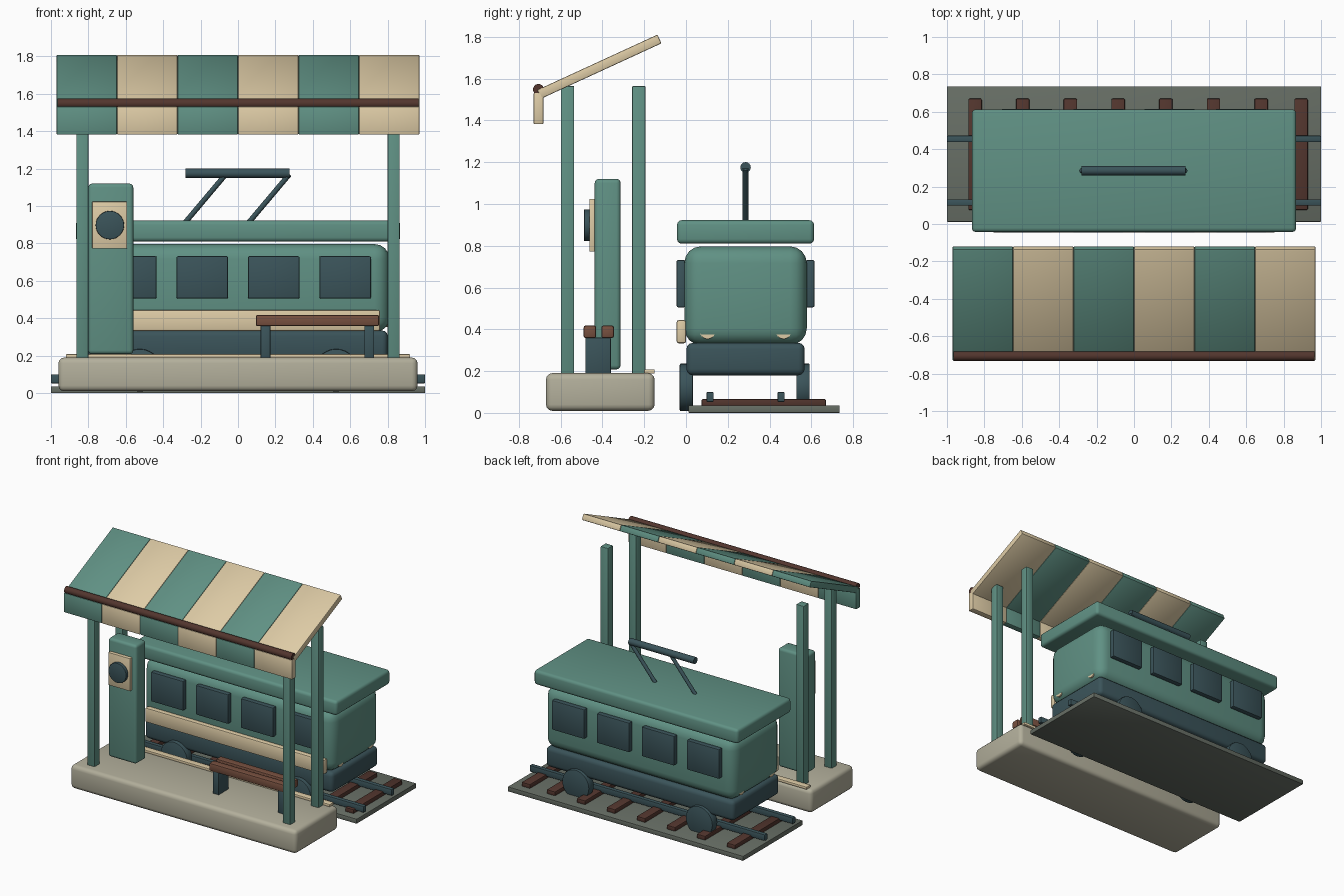
import bpy, bmesh, math
from mathutils import Matrix, Vector

old = bpy.data.objects.get("Cube")
if old:
    bpy.data.objects.remove(old, do_unlink=True)


def material(name, rgb):
    m = bpy.data.materials.new(name)
    m.use_nodes = True
    col = (*rgb, 1)
    m.diffuse_color = col
    m.node_tree.nodes["Principled BSDF"].inputs["Base Color"].default_value = col
    return m


teal = material("teal paint", (0.117, 0.283, 0.231))
cream = material("cream paint", (0.73, 0.60, 0.38))
dark = material("dark blue steel", (0.043, 0.088, 0.102))
stone = material("platform stone", (0.45, 0.43, 0.33))
gravel = material("track gravel", (0.135, 0.156, 0.13))
wood = material("bench wood", (0.185, 0.08, 0.05))
brown = material("dark brown wood", (0.085, 0.036, 0.027))


def finish(bm, name, mat, bevel=0.0, segments=2):
    """Bevel the sharp edges, shade by angle and link the object."""
    if bevel:
        edges = [e for e in bm.edges if e.calc_face_angle(0) > math.radians(50)]
        bmesh.ops.bevel(bm, geom=edges, offset=bevel, segments=segments,
                        profile=0.5, affect='EDGES', clamp_overlap=True)
    bmesh.ops.recalc_face_normals(bm, faces=bm.faces)
    me = bpy.data.meshes.new(name)
    bm.to_mesh(me)
    bm.free()
    me.materials.append(mat)
    me.shade_smooth()
    me.set_sharp_from_angle(angle=math.radians(35))
    ob = bpy.data.objects.new(name, me)
    bpy.context.collection.objects.link(ob)
    return ob


def box(name, mat, xs, ys, zs, bevel=0.006, segments=2):
    """Box from its (min, max) range on each axis."""
    bm = bmesh.new()
    size = [r[1] - r[0] for r in (xs, ys, zs)]
    mid = [(r[0] + r[1]) / 2 for r in (xs, ys, zs)]
    bmesh.ops.create_cube(bm, size=1, matrix=Matrix.Translation(mid) @ Matrix.Diagonal((*size, 1)))
    return finish(bm, name, mat, bevel, segments)


def rod(name, mat, start, end, radius, sides=24, bevel=0.0):
    """Cylinder between two points."""
    a, b = Vector(start), Vector(end)
    bm = bmesh.new()
    turn = (b - a).to_track_quat('Z', 'Y').to_matrix().to_4x4()
    bmesh.ops.create_cone(bm, cap_ends=True, segments=sides, radius1=radius, radius2=radius,
                          depth=(b - a).length, matrix=Matrix.Translation((a + b) / 2) @ turn)
    return finish(bm, name, mat, bevel)


def around(c, half):
    return (c - half, c + half)


# Platform with a thin edge strip
box("platform", stone, (-0.96, 0.96), (-0.67, -0.15), (0.01, 0.19), 0.03, 3)
box("platform_edge_strip", cream, (-0.92, 0.92), (-0.2, -0.15), (0.188, 0.208), 0.004)

# Track bed, sleepers and rails
box("track_bed", gravel, (-1, 1), (0.012, 0.735), (0, 0.036), 0.003)
for i in range(8):
    x = min(-0.85 + 0.255 * i, 0.893)
    box(f"sleeper_{i + 1}", brown, around(x, 0.036), (0.075, 0.67), (0.03, 0.066))
for side, y in (("front", 0.115), ("back", 0.455)):
    box(f"{side}_rail", dark, (-1, 1), around(y, 0.017), (0.052, 0.1), 0.005)

# Tram wheels, chassis, body and roof
MID = 0.285
for side, y in (("front", 0.002), ("back", 0.56)):
    for end, x in (("right", -0.525), ("left", 0.525)):
        rod(f"{side}_{end}_wheel", dark, (x, y - 0.032, 0.122), (x, y + 0.032, 0.122), 0.114, 28, 0.006)
box("chassis", dark, (-0.8, 0.8), around(MID, 0.283), (0.18, 0.335), 0.03, 3)
box("tram_body", teal, (-0.81, 0.81), around(MID, 0.293), (0.325, 0.797), 0.08, 4)
box("tram_roof", teal, (-0.867, 0.867), around(MID, 0.328), (0.81, 0.922), 0.022, 3)
box("side_stripe", cream, (-0.76, 0.76), (-0.045, 0.0), (0.333, 0.444), 0.01)

# Side windows
for i in range(4):
    x = -0.573 + 0.382 * i
    for side, y in (("front", -0.024), ("back", 0.594)):
        box(f"{side}_window_{i + 1}", dark, around(x, 0.138), around(y, 0.021), (0.505, 0.732), 0.008)

# Headlights, mostly sunk into the rounded ends
for end, s in (("right", -1), ("left", 1)):
    for j, y in enumerate((0.103, 0.467)):
        rod(f"{end}_headlight_{j + 1}", cream, (s * 0.76, y, 0.392), (s * 0.804, y, 0.392), 0.038)

# Pantograph
rod("pantograph_bar", dark, (-0.28, MID, 1.175), (0.275, MID, 1.175), 0.025)
for i, x in enumerate((-0.28, 0.06)):
    rod(f"pantograph_arm_{i + 1}", dark, (x, MID, 0.915), (x + 0.215, MID, 1.17), 0.014, 12)

# Ticket kiosk with a clock
box("kiosk", teal, (-0.8, -0.56), (-0.437, -0.313), (0.208, 1.12), 0.02, 3)
box("clock_panel", cream, (-0.78, -0.593), (-0.463, -0.43), (0.772, 1.024), 0.005)
rod("clock_face", dark, (-0.685, -0.488, 0.898), (-0.685, -0.46, 0.898), 0.076, 32, 0.004)

# Bench
for i, y in enumerate((-0.46, -0.375)):
    box(f"bench_plank_{i + 1}", wood, (0.095, 0.755), around(y, 0.03), (0.358, 0.418), 0.01)
for i, x in enumerate((0.147, 0.702)):
    box(f"bench_leg_{i + 1}", dark, around(x, 0.026), (-0.482, -0.36), (0.185, 0.36), 0.004)

# Shelter posts
for side, y in (("front", -0.567), ("back", -0.226)):
    for end, x in (("right", -0.832), ("left", 0.832)):
        box(f"{side}_{end}_post", teal, around(x, 0.032), around(y, 0.032), (0.185, 1.565), 0.006)

# Striped sloping awning with a hanging valance
SLOPE = math.radians(24.7)
STEP = 1.94 / 6
for i in range(6):
    mat = cream if i % 2 else teal
    xs = (-0.97 + STEP * i, -0.97 + STEP * (i + 1))
    panel = box(f"awning_panel_{i + 1}", mat, xs, around(0, 0.317), around(0, 0.023), 0.006)
    panel.location = (0, -0.415, 1.657)
    panel.rotation_euler.x = SLOPE
    box(f"awning_valance_{i + 1}", mat, xs, (-0.73, -0.682), (1.382, 1.532), 0.006)
rod("awning_front_roll", brown, (-0.966, -0.706, 1.548), (0.966, -0.706, 1.548), 0.026)
